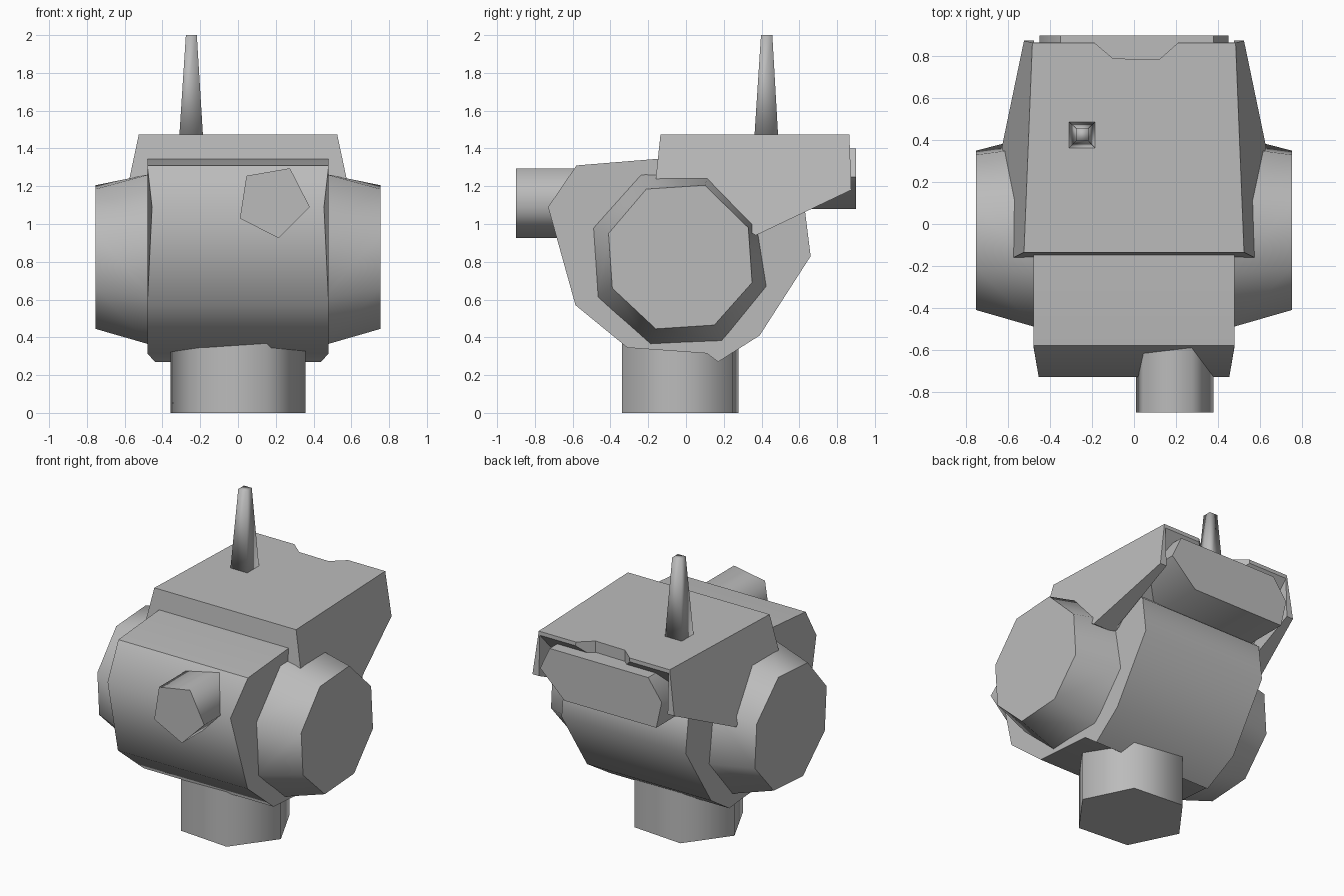
import bpy
import bmesh
from math import radians, cos, sin

cube = bpy.data.objects.get("Cube")
if cube:
    bpy.data.objects.remove(cube, do_unlink=True)

grey = bpy.data.materials.new("matte_grey")
grey.use_nodes = True
COLOR = (0.5, 0.5, 0.5, 1)
grey.diffuse_color = COLOR
grey.node_tree.nodes["Principled BSDF"].inputs["Base Color"].default_value = COLOR


def loft(name, ring_a, ring_b, smooth=50):
    """Closed solid between two matching rings of points."""
    bm = bmesh.new()
    a = [bm.verts.new(p) for p in ring_a]
    b = [bm.verts.new(p) for p in ring_b]
    n = len(a)
    bm.faces.new(a)
    bm.faces.new(b)
    for i in range(n):
        j = (i + 1) % n
        bm.faces.new((a[i], a[j], b[j], b[i]))
    bmesh.ops.recalc_face_normals(bm, faces=bm.faces)
    mesh = bpy.data.meshes.new(name)
    bm.to_mesh(mesh)
    bm.free()
    mesh.materials.append(grey)
    obj = bpy.data.objects.new(name, mesh)
    bpy.context.collection.objects.link(obj)
    bpy.ops.object.select_all(action="DESELECT")
    obj.select_set(True)
    bpy.context.view_layer.objects.active = obj
    if smooth:
        bpy.ops.object.shade_smooth_by_angle(angle=radians(smooth))
    return obj


def across(name, profile, smooth=50):
    """Solid spanning x, from (y, z, half width) points."""
    return loft(name, [(-w, y, z) for y, z, w in profile],
                [(w, y, z) for y, z, w in profile], smooth)


def along_y(name, outline, y0, y1, smooth=50):
    """Solid running along y, from (x, z) points."""
    return loft(name, [(x, y0, z) for x, z in outline],
                [(x, y1, z) for x, z in outline], smooth)


def cut(target, cutter):
    """Subtract the cutter and discard it."""
    cutter.hide_render = True
    mod = target.modifiers.new("cut", "BOOLEAN")
    mod.operation = "DIFFERENCE"
    mod.solver = "EXACT"
    mod.object = cutter
    bpy.ops.object.select_all(action="DESELECT")
    target.select_set(True)
    bpy.context.view_layer.objects.active = target
    bpy.ops.object.modifier_apply(modifier=mod.name)
    bpy.data.objects.remove(cutter, do_unlink=True)


# Head body
across("head_body", [
    (-0.73, 1.09, 0.455), (-0.58, 1.31, 0.48), (-0.15, 1.345, 0.48),
    (0.32, 1.33, 0.48), (0.63, 1.07, 0.46), (0.66, 0.83, 0.46),
    (0.39, 0.41, 0.46), (0.17, 0.27, 0.44), (0.11, 0.315, 0.48),
    (-0.31, 0.345, 0.48), (-0.585, 0.57, 0.48)])

# Tapered side drums
rim = [(-0.24, 1.265), (0.12, 1.26), (0.37, 1.02), (0.425, 0.67),
       (0.19, 0.38), (-0.19, 0.36), (-0.47, 0.61), (-0.495, 0.98)]
cap = [(-0.21, 1.185), (0.10, 1.205), (0.33, 0.98), (0.35, 0.69),
       (0.15, 0.465), (-0.16, 0.445), (-0.39, 0.66), (-0.41, 0.95)]
for side, label in ((1, "left"), (-1, "right")):
    loft(label + "_drum", [(side * 0.46, y, z) for y, z in rim],
         [(side * 0.755, y, z) for y, z in cap])

# Rear hood, hollowed under its back edge and notched
hood = across("rear_hood", [
    (-0.16, 1.24, 0.575), (-0.135, 1.475, 0.525), (0.865, 1.475, 0.485),
    (0.875, 1.18, 0.525), (0.37, 0.94, 0.63)], smooth=0)
cut(hood, across("hood_hollow", [
    (0.95, 1.54, 0.477), (0.95, 0.8, 0.477), (0.26, 0.8, 0.477)], smooth=0))
notch = [(-0.23, 0.9), (-0.1, 0.79), (0.12, 0.785), (0.25, 0.9)]
cut(hood, loft("hood_notch", [(x, y, 1.2) for x, y in notch],
               [(x, y, 1.6) for x, y in notch], smooth=0))

# Rear pod and front barrel
along_y("rear_pod", [(0.38, 1.4), (0.45, 1.25), (0.27, 1.08),
                     (-0.41, 1.08), (-0.45, 1.26), (-0.35, 1.4)], 0.45, 0.9)
along_y("front_barrel", [(0.045, 1.255), (0.275, 1.295), (0.38, 1.09),
                         (0.215, 0.925), (0.01, 1.03)], -0.9, -0.4, 80)

# Antenna
corners = [(-1, -1), (1, -1), (1, 1), (-1, 1)]
loft("antenna", [(-0.248 + 0.063 * i, 0.425 + 0.063 * j, 1.46) for i, j in corners],
     [(-0.247 + 0.029 * i, 0.427 + 0.03 * j, 2.0) for i, j in corners], 95)

# Six-sided neck
angles = [radians(60 * i - 5) for i in range(6)]
neck = [(0.36 * cos(a), -0.03 + 0.34 * sin(a)) for a in angles]
loft("neck", [(x, y, 0) for x, y in neck], [(x, y, 0.55) for x, y in neck], 70)
